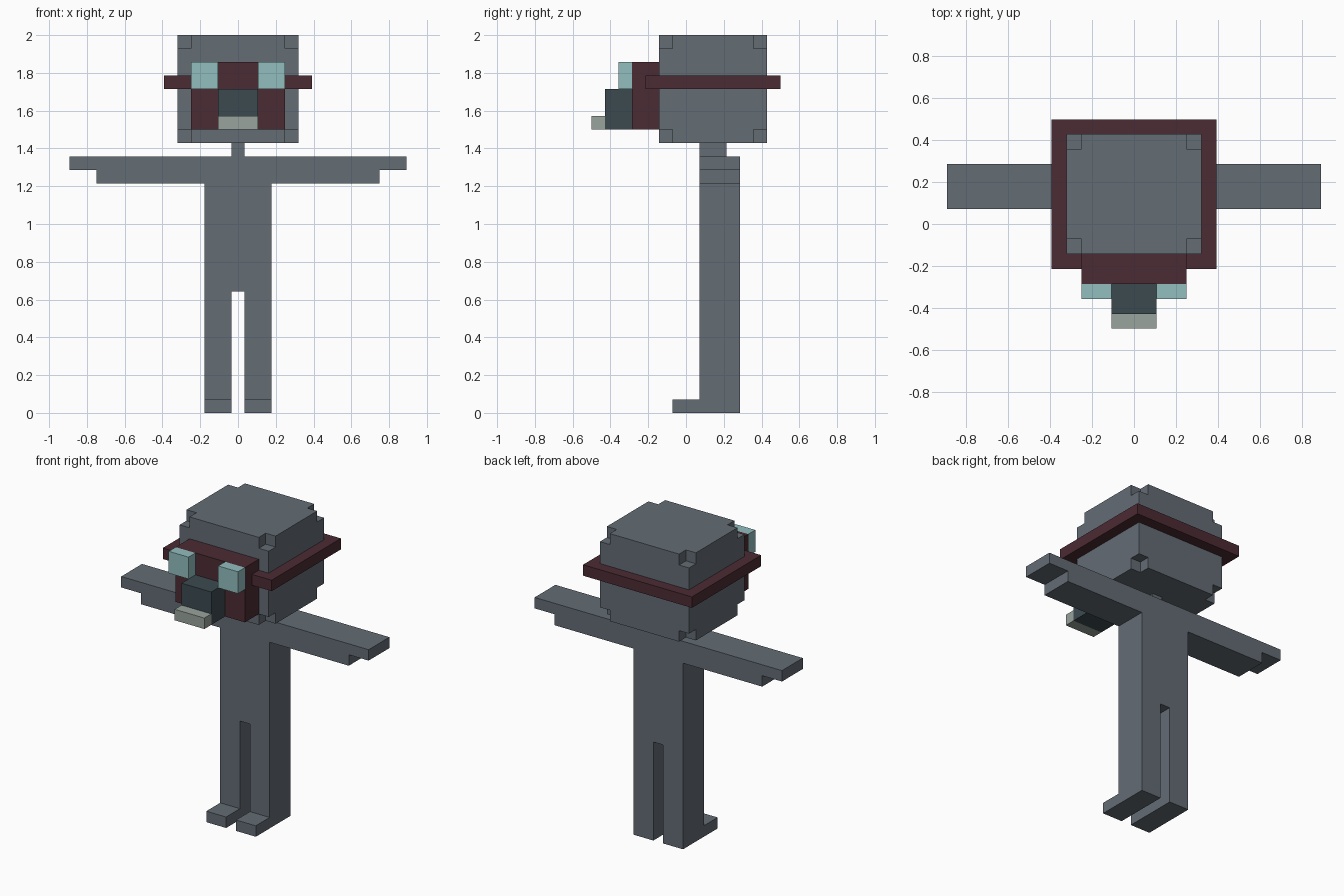
import bpy, bmesh
from mathutils import Vector

if "Cube" in bpy.data.objects:
    bpy.data.objects.remove(bpy.data.objects["Cube"], do_unlink=True)

U = 2 / 28  # one block of the model's grid


def material(name, rgb):
    """Flat material from 0-255 sRGB values, stored as linear."""
    lin = [((c / 255 + 0.055) / 1.055) ** 2.4 for c in rgb]
    m = bpy.data.materials.new(name)
    m.use_nodes = True
    m.diffuse_color = (*lin, 1)
    bsdf = next(n for n in m.node_tree.nodes if n.type == 'BSDF_PRINCIPLED')
    bsdf.inputs["Base Color"].default_value = (*lin, 1)
    return m


GREY = material("slate grey", (99, 108, 116))
MAROON = material("dark maroon", (75, 43, 51))
AQUA = material("pale aqua", (146, 190, 190))
TEAL = material("dark teal", (60, 74, 80))
STONE = material("light stone", (152, 163, 156))


def finish(name, bm, mat):
    bmesh.ops.recalc_face_normals(bm, faces=bm.faces)
    bmesh.ops.scale(bm, vec=(U, U, U), verts=bm.verts)
    mesh = bpy.data.meshes.new(name)
    bm.to_mesh(mesh)
    bm.free()
    mesh.materials.append(mat)
    obj = bpy.data.objects.new(name, mesh)
    bpy.context.collection.objects.link(obj)
    return obj


def box(name, mat, x, y, z):
    """Box from (min, max) ranges in grid blocks."""
    bm = bmesh.new()
    bmesh.ops.create_cube(bm, size=1)
    for v in bm.verts:
        v.co = [r[0] if c < 0 else r[1] for c, r in zip(v.co, (x, y, z))]
    return finish(name, bm, mat)


def pair(name, mat, x, y, z):
    """The same box on the left (+x) and on the right."""
    box("left_" + name, mat, x, y, z)
    box("right_" + name, mat, (-x[1], -x[0]), y, z)


# Torso, arms and legs: one mirrored outline pushed from front to back
half = [(0.5, 9), (0.5, 0), (2.5, 0), (2.5, 17), (10.5, 17), (10.5, 18), (12.5, 18), (12.5, 19)]
outline = half + [(-x, z) for x, z in reversed(half)]
bm = bmesh.new()
face = bm.faces.new([bm.verts.new((x, 1, z)) for x, z in outline])
push = bmesh.ops.extrude_face_region(bm, geom=[face], use_keep_orig=True)
for v in push["geom"]:
    if isinstance(v, bmesh.types.BMVert):
        v.co.y = 4
finish("body", bm, GREY)

# Toes and neck
pair("foot", GREY, (0.5, 2.5), (-1, 1), (0, 1))
box("neck", GREY, (-0.5, 0.5), (1, 3), (19, 20))

# Head: 3 x 3 x 3 cells with the eight corner cells left out
cuts = ((-4.5, -3.5, 3.5, 4.5), (-2, -1, 5, 6), (20, 21, 27, 28))
cells = {(i, j, k) for i in range(3) for j in range(3) for k in range(3) if 1 in (i, j, k)}
bm = bmesh.new()
for cell in cells:
    for axis in range(3):
        for side in (0, 1):
            beside = list(cell)
            beside[axis] += 2 * side - 1
            if tuple(beside) in cells:
                continue
            a, b = (axis + 1) % 3, (axis + 2) % 3
            corners = []
            for da, db in ((0, 0), (1, 0), (1, 1), (0, 1)):
                idx = list(cell)
                idx[axis] += side
                idx[a] += da
                idx[b] += db
                corners.append(bm.verts.new(Vector([cuts[n][idx[n]] for n in range(3)])))
            bm.faces.new(corners)
bmesh.ops.remove_doubles(bm, verts=bm.verts, dist=0.001)
bmesh.ops.recalc_face_normals(bm, faces=bm.faces)
bmesh.ops.dissolve_limit(bm, angle_limit=0.01, verts=bm.verts, edges=bm.edges)
finish("head", bm, GREY)

# Strap: square ring round the head
bm = bmesh.new()
loops = []
for x, y0, y1, z in ((5.5, -3, 7, 24), (5.5, -3, 7, 25), (4.5, -2, 6, 25), (4.5, -2, 6, 24)):
    loops.append([bm.verts.new(p) for p in ((-x, y0, z), (x, y0, z), (x, y1, z), (-x, y1, z))])
for n in range(4):
    p, q = loops[n], loops[(n + 1) % 4]
    for i in range(4):
        j = (i + 1) % 4
        bm.faces.new((p[i], p[j], q[j], q[i]))
finish("strap", bm, MAROON)

# Mask with lenses and breathing piece
box("mask", MAROON, (-3.5, 3.5), (-4, -2), (21, 26))
pair("lens", AQUA, (1.5, 3.5), (-5, -4), (24, 26))
box("muzzle", TEAL, (-1.5, 1.5), (-6, -4), (21, 24))
box("muzzle_lip", STONE, (-1.5, 1.5), (-7, -6), (21, 22))
